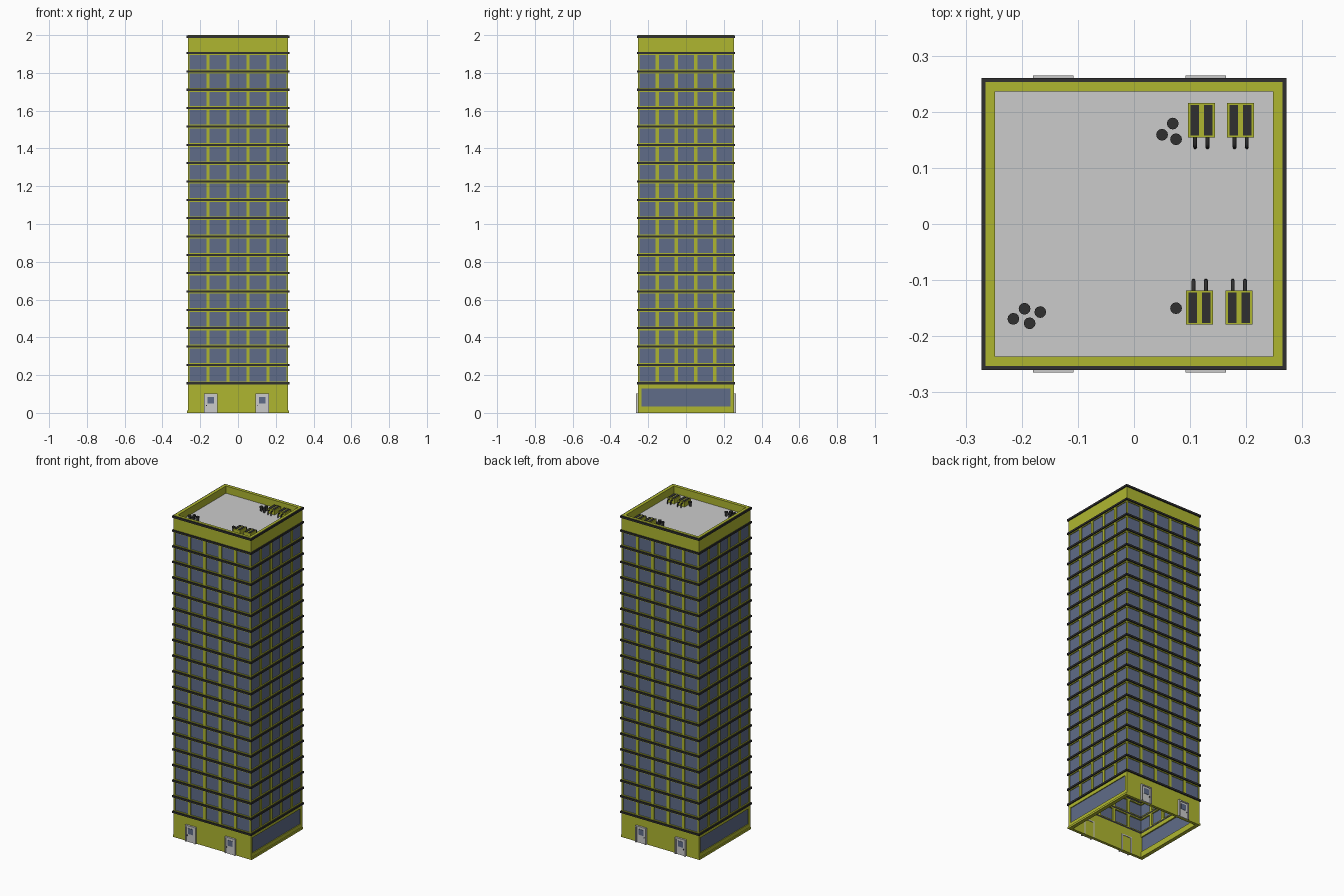
import bpy, bmesh, math
from mathutils import Matrix, Vector

if "Cube" in bpy.data.objects:
    bpy.data.objects.remove(bpy.data.objects["Cube"])


def material(name, rgb):
    m = bpy.data.materials.new(name)
    m.diffuse_color = (*rgb, 1)
    m.use_nodes = True
    m.node_tree.nodes["Principled BSDF"].inputs["Base Color"].default_value = m.diffuse_color
    return m


LIME = material("lime", (0.43, 0.47, 0.03))
GLASS = material("glass", (0.115, 0.15, 0.25))
DARK = material("dark", (0.03, 0.03, 0.03))

HX, HY, T = 0.265, 0.253, 0.017      # half sizes and wall thickness
LIP = 0.007                          # ledge overhang
Z0, STEP, FLOORS = 0.157, 0.0971, 18
LH = 0.0055                          # half ledge height
ROOF = 1.955


def finish(name, bm, mat=None):
    bmesh.ops.recalc_face_normals(bm, faces=bm.faces)
    me = bpy.data.meshes.new(name)
    bm.to_mesh(me)
    bm.free()
    ob = bpy.data.objects.new(name, me)
    bpy.context.collection.objects.link(ob)
    if mat:
        me.materials.append(mat)
    return ob


def box(bm, x0, x1, y0, y1, z0, z1):
    m = Matrix.Translation(((x0 + x1) / 2, (y0 + y1) / 2, (z0 + z1) / 2))
    m = m @ Matrix.Diagonal((abs(x1 - x0), abs(y1 - y0), abs(z1 - z0), 1))
    bmesh.ops.create_cube(bm, size=1, matrix=m)


def ring(bm, out, inn, z0, z1):
    # hollow rectangular band; out/inn are offsets from the wall face
    loops = []
    for o, z in ((out, z0), (out, z1), (inn, z1), (inn, z0)):
        loops.append([bm.verts.new((sx * (HX + o), sy * (HY + o), z))
                      for sx, sy in ((-1, -1), (1, -1), (1, 1), (-1, 1))])
    for a in range(4):
        p, q = loops[a], loops[(a + 1) % 4]
        for i in range(4):
            j = (i + 1) % 4
            bm.faces.new((p[i], p[j], q[j], q[i]))


def wall_box(bm, axis, side, u0, u1, d0, d1, z0, z1):
    # box on a wall: u runs along it, d is depth inward from its face
    if axis == 'x':
        box(bm, side * (HX - d0), side * (HX - d1), u0, u1, z0, z1)
    else:
        box(bm, u0, u1, side * (HY - d0), side * (HY - d1), z0, z1)


WALLS = [(a, s) for a in 'xy' for s in (-1, 1)]

# storeys: lime bands, mullions, corner posts, panes and dark ledges
ledges, frame, panes = bmesh.new(), bmesh.new(), bmesh.new()
for k in range(FLOORS + 1):
    z = Z0 + k * STEP
    ring(ledges, LIP, -T, z - LH, z + LH)
    if k == FLOORS:
        break
    w0, w1 = z + 0.010, z + STEP - 0.011
    ring(frame, 0, -T, z + LH, w0)
    ring(frame, 0, -T, w1, z + STEP - LH)
    for axis, side in WALLS:
        h = HY if axis == 'x' else HX
        bay = 2 * h / 5
        for i in range(5):
            u = -h + i * bay
            a = u + (0.008 if i == 0 else 0.009)
            b = u + bay - (0.008 if i == 4 else 0.009)
            wall_box(panes, axis, side, a, b, 0.005, 0.008, w0, w1)
            if i:
                wall_box(frame, axis, side, u - 0.009, u + 0.009, 0, T, w0, w1)
    for sx in (-1, 1):
        for sy in (-1, 1):
            box(frame, sx * HX, sx * (HX - 0.008), sy * HY, sy * (HY - 0.008), w0, w1)
ring(ledges, LIP, 0, 1.986, 1.998)
finish("floor_ledges", ledges, DARK)
finish("facade_frame", frame, LIME)
finish("window_panes", panes, GLASS)

# parapet and roof
bm = bmesh.new()
ring(bm, 0, -T, Z0 + FLOORS * STEP + LH, 2.0)
finish("parapet", bm, LIME)
bm = bmesh.new()
box(bm, -HX + T, HX - T, -HY + T, HY - T, ROOF - 0.008, ROOF)
finish("roof_deck", bm)

# ground floor: solid door walls, side walls with one long shop window
bm, glass, sill = bmesh.new(), bmesh.new(), bmesh.new()
top = Z0 - LH
for s in (-1, 1):
    wall_box(bm, 'y', s, -HX, HX, 0, T, 0, top)
    e = HY - T
    wall_box(bm, 'x', s, -e, e, 0, T, 0, 0.035)
    wall_box(bm, 'x', s, -e, e, 0, T, 0.13, top)
    wall_box(glass, 'x', s, -e, e, 0.005, 0.009, 0.035, 0.13)
    wall_box(sill, 'x', s, -HY, HY, -0.006, 0, 0, 0.012)
finish("ground_floor_walls", bm, LIME)
finish("shop_windows", glass, GLASS)
finish("base_sill", sill, LIME)

# doors on front and back
doors, lights, knobs = bmesh.new(), bmesh.new(), bmesh.new()
for s in (-1, 1):
    for cx in (-0.144, 0.128):
        for k in (-1, 1):
            wall_box(doors, 'y', s, cx + k * 0.036, cx + k * 0.029, -0.012, T + 0.003, 0, 0.103)
        wall_box(doors, 'y', s, cx - 0.029, cx + 0.029, -0.012, T + 0.003, 0.096, 0.103)
        wall_box(doors, 'y', s, cx - 0.029, cx + 0.029, -0.006, 0, 0, 0.096)
        wall_box(lights, 'y', s, cx - 0.017, cx + 0.017, -0.008, -0.006, 0.05, 0.085)
        wall_box(knobs, 'y', s, cx - 0.026, cx - 0.021, -0.011, -0.006, 0.037, 0.043)
finish("doors", doors)
finish("door_windows", lights, GLASS)
finish("door_handles", knobs, DARK)

# rooftop cooling units with grilles and bent pipes
body, grille = bmesh.new(), bmesh.new()
pipes = bpy.data.curves.new("unit_pipes", 'CURVE')
pipes.dimensions = '3D'
pipes.bevel_depth = 0.0035
pipes.bevel_resolution = 1
pipes.use_fill_caps = True
for cx, cy, d in ((0.120, 0.185, -1), (0.190, 0.185, -1), (0.117, -0.149, 1), (0.187, -0.149, 1)):
    box(body, cx - 0.024, cx + 0.024, cy - 0.0305, cy + 0.0305, ROOF, ROOF + 0.03)
    for k in (-1, 1):
        gx = cx + k * 0.012
        box(grille, gx - 0.0075, gx + 0.0075, cy - 0.027, cy + 0.027, ROOF + 0.03, ROOF + 0.032)
        px = cx + k * 0.011
        pts = [(0.028, 0.022), (0.042, 0.022), (0.047, 0.018), (0.048, 0.0)]
        sp = pipes.splines.new('POLY')
        sp.points.add(len(pts) - 1)
        for p, (y, z) in zip(sp.points, pts):
            p.co = (px, cy + d * y, ROOF + z, 1)
finish("cooling_units", body, LIME)
finish("unit_grilles", grille, DARK)
pipes.materials.append(DARK)
bpy.context.collection.objects.link(bpy.data.objects.new("unit_pipes", pipes))

# round roof vents
bm = bmesh.new()
for x, y in ((0.05, 0.159), (0.069, 0.179), (0.075, 0.151), (0.075, -0.15),
             (-0.215, -0.169), (-0.195, -0.151), (-0.167, -0.157), (-0.186, -0.177)):
    for r, h0, h1 in ((0.007, 0, 0.018), (0.0105, 0.018, 0.027)):
        bmesh.ops.create_cone(bm, cap_ends=True, segments=12, radius1=r, radius2=r, depth=h1 - h0,
                              matrix=Matrix.Translation((x, y, ROOF + (h0 + h1) / 2)))
finish("roof_vents", bm, DARK)
